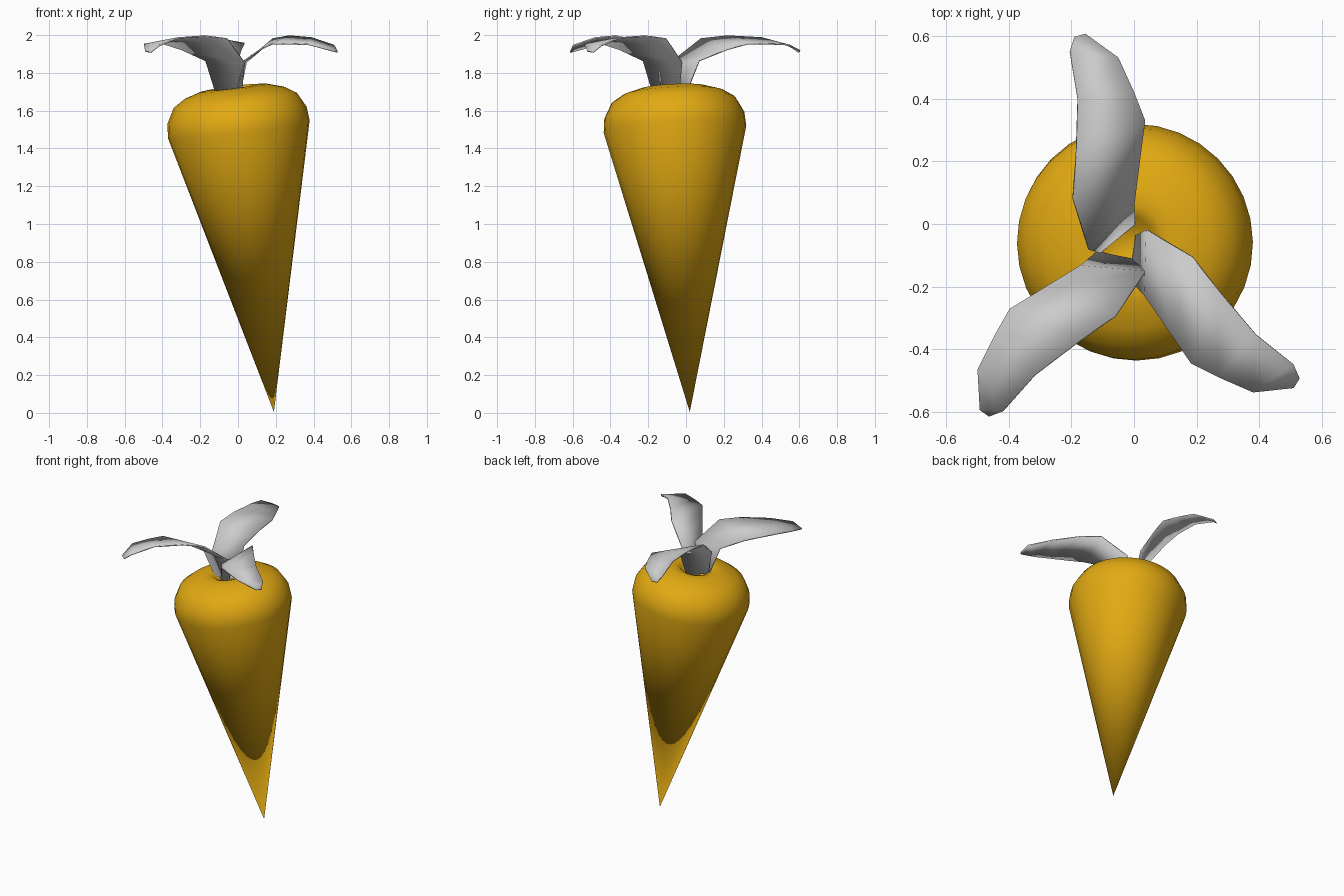
import bpy, bmesh, math
from mathutils import Vector, Matrix

if "Cube" in bpy.data.objects:
    bpy.data.objects.remove(bpy.data.objects["Cube"])


def material(name, rgb):
    m = bpy.data.materials.new(name)
    m.diffuse_color = (*rgb, 1)
    m.use_nodes = True
    m.node_tree.nodes["Principled BSDF"].inputs["Base Color"].default_value = m.diffuse_color
    return m


def finish(name, bm, mat, angle):
    bmesh.ops.recalc_face_normals(bm, faces=bm.faces[:])
    me = bpy.data.meshes.new(name)
    bm.to_mesh(me)
    bm.free()
    ob = bpy.data.objects.new(name, me)
    bpy.context.collection.objects.link(ob)
    me.materials.append(mat)
    bpy.context.view_layer.objects.active = ob
    ob.select_set(True)
    bpy.ops.object.shade_smooth_by_angle(angle=math.radians(angle))
    ob.select_set(False)
    return ob


orange = material("golden orange", (0.76, 0.40, 0.006))
grey = material("leaf grey", (0.6, 0.6, 0.6))

# Root: lathed profile (radius, height along the leaning axis)
profile = [(0, 0), (0.378, 1.51), (0.371, 1.585), (0.329, 1.664), (0.268, 1.703),
           (0.18, 1.73), (0.13, 1.735), (0.095, 1.722), (0.07, 1.69), (0, 1.68)]
tip = Vector((0.19, 0.02, 0.005))
lean = Vector((-0.19, -0.08, 1.53)).to_track_quat('Z', 'Y').to_matrix().to_4x4()
bm = bmesh.new()
vs = [bm.verts.new((r, 0, h)) for r, h in profile]
es = [bm.edges.new(p) for p in zip(vs, vs[1:])]
bmesh.ops.spin(bm, geom=vs + es, cent=(0, 0, 0), axis=(0, 0, 1),
               angle=2 * math.pi, steps=32)
bmesh.ops.remove_doubles(bm, verts=bm.verts[:], dist=1e-4)
bm.transform(Matrix.Translation(tip) @ lean)
finish("root", bm, orange, 50)

# Leaf: left and right edge points from stem base to drooping tip
left = [(-.11, -.09, 1.69), (-.145, -.08, 1.855), (-.195, .08, 1.98),
        (-.185, .22, 1.995), (-.18, .40, 1.985), (-.205, .55, 1.945), (-.19, .595, 1.91)]
right = [(0, 0, 1.69), (0, .07, 1.865), (.02, .22, 1.925),
         (.035, .33, 1.955), (0, .42, 1.955), (-.05, .53, 1.95), (-.155, .605, 1.915)]

# Three copies turned around the crown: name, angle, offset
for name, deg, off in [("back_leaf", 0, (0, 0, 0)),
                       ("right_leaf", -138, (-.012, -.176, 0)),
                       ("left_leaf", 129, (-.118, -.091, 0))]:
    bm = bmesh.new()
    rows = [(bm.verts.new(a), bm.verts.new(b)) for a, b in zip(left, right)]
    for (a, b), (c, d) in zip(rows, rows[1:]):
        bm.faces.new((a, b, d, c))
    bm.transform(Matrix.Translation(off) @ Matrix.Rotation(math.radians(deg), 4, 'Z'))
    leaf = finish(name, bm, grey, 40)
    mod = leaf.modifiers.new("thickness", 'SOLIDIFY')
    mod.thickness = 0.008
    mod.offset = 0
